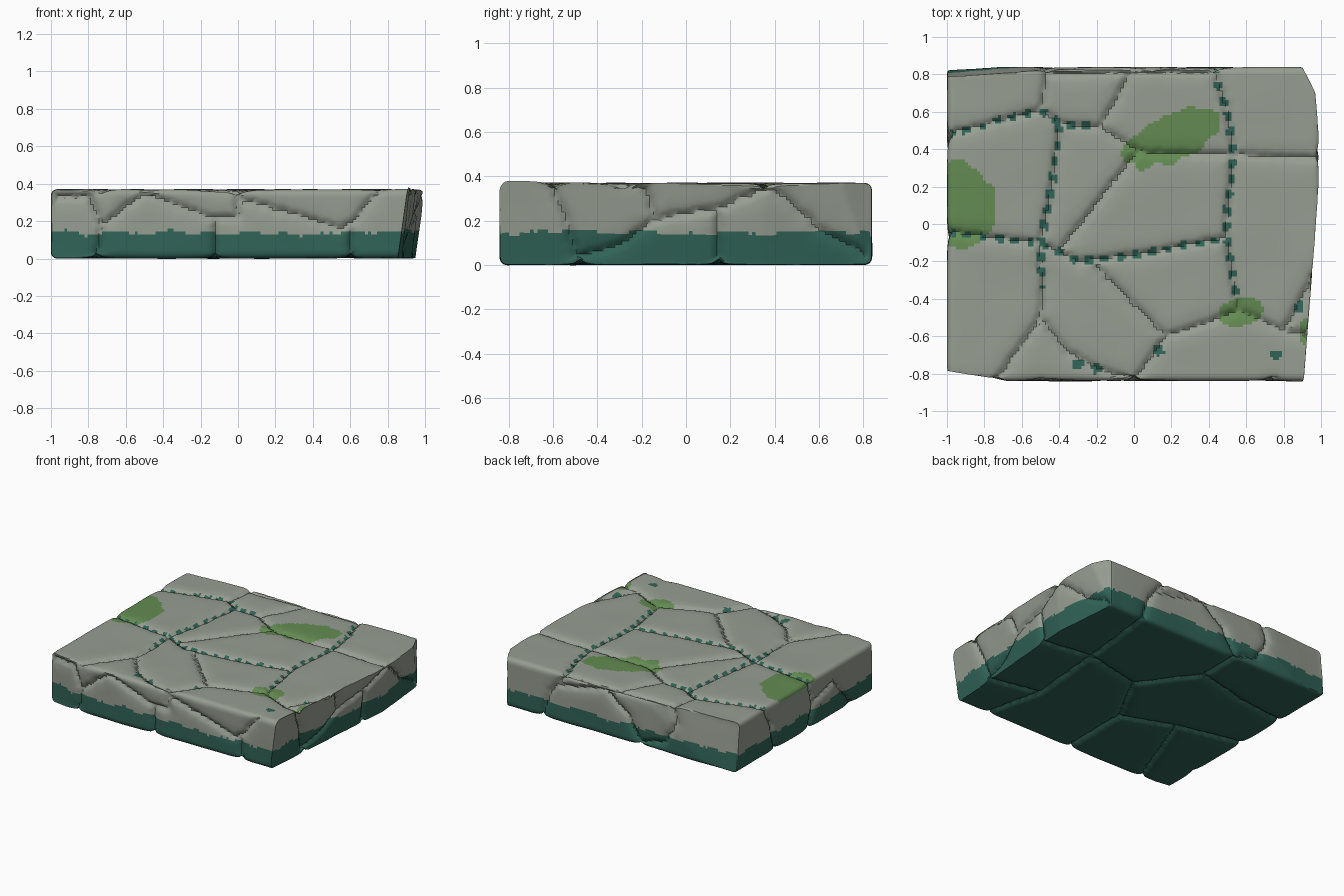
import bpy, bmesh
from mathutils import Vector, Matrix, noise, kdtree
from math import cos, sin, radians, exp

cube = bpy.data.objects.get("Cube")
if cube:
    bpy.data.objects.remove(cube)

HALF = Vector((1, .84, .185))
TOP = 2 * HALF.z
ROUND = .035
CELL = .016


def make_material(name, colour):
    mat = bpy.data.materials.new(name)
    mat.use_nodes = True
    mat.diffuse_color = (*colour, 1)
    mat.node_tree.nodes["Principled BSDF"].inputs["Base Color"].default_value = (*colour, 1)
    return mat


STONE, DAMP, MOSS = range(3)
materials = [
    make_material("grey_stone", (.31, .34, .29)),
    make_material("dark_teal_damp", (.03, .125, .095)),
    make_material("green_moss", (.125, .26, .085)),
]

# Crack paths, each drawn flat on one side of the slab
top_weathered = [
    [(-1, .48), (-.8, .53), (-.5, .61), (-.38, .53), (-.18, .52)],
    [(-.4, .52), (-.44, .2), (-.5, -.1), (-.49, -.35)],
    [(-1, -.04), (-.7, -.08), (-.5, -.1), (-.3, -.2), (.1, -.15), (.5, -.07)],
    [(.42, .84), (.5, .6), (.53, .37), (.49, -.05), (.54, -.38)],
]
top_clean = [
    [(-.5, .61), (-.46, .84)],
    [(0, .84), (-.18, .52), (.02, .39), (-.38, -.12)],
    [(.02, .38), (.55, .37), (1, .35)],
    [(-.49, -.35), (-.5, -.5), (-.74, -.84)],
    [(-.5, -.5), (-.36, -.68), (-.2, -.77), (0, -.84)],
    [(.54, -.38), (.56, -.46), (.36, -.54), (.17, -.6), (-.2, -.23)],
    [(.17, -.6), (0, -.84)],
    [(.56, -.46), (.8, -.57), (1, -.2)],
    [(.8, -.57), (1, -.6)],
    [(-.46, .8), (0, .82), (.42, .82)],
]
front = [
    [(-1, .33), (-.8, .33), (-.73, .18), (-.5, .35), (-.15, .22), (0, .22), (0, .37)],
    [(0, .32), (.3, .24), (.55, .16), (.62, .2), (.75, .37)],
    [(-.73, .18), (-.76, 0)],
    [(-.12, .22), (-.12, 0)],
    [(.6, .16), (.61, 0)],
]
right_side = [
    [(-.62, .37), (-.55, .2), (-.5, .02), (-.3, .08), (-.14, .2), (-.2, .37)],
    [(-.14, .2), (.14, .25), (.38, .36), (.6, .16), (.84, .02)],
    [(.14, .25), (.14, 0)],
]
back = [
    [(.42, .37), (.55, .2), (.62, 0)],
    [(.1, .36), (-.1, .2), (-.2, .03), (-.4, .08), (-.5, .25), (-.46, .37)],
    [(0, .37), (.3, .3), (.5, .27)],
]
left_side = [
    [(.48, .37), (.4, .2), (.35, 0)],
    [(-.04, .37), (-.1, .18), (-.04, 0)],
    [(-.1, .18), (-.35, .25), (-.55, 0)],
]
bottom = [
    [(-1, -.04), (-.5, -.15), (-.12, -.3), (.1, .1), (.55, .2), (1, .14)],
    [(-.12, -.3), (-.12, -.84)],
    [(.1, .1), (-.2, .5), (-.2, .84)],
    [(-.2, .5), (-.6, .4), (-1, .35)],
    [(.55, .2), (.62, .84)],
    [(.55, .2), (.5, -.4), (.61, -.84)],
    [(.5, -.4), (1, -.5)],
    [(-.5, -.15), (-.76, -.84)],
]
on_top = lambda a, b: Vector((a, b, TOP))
on_bottom = lambda a, b: Vector((a, b, 0))
on_front = lambda a, b: Vector((a, -HALF.y, b))
on_back = lambda a, b: Vector((a, HALF.y, b))
on_right = lambda a, b: Vector((HALF.x, a, b))
on_left = lambda a, b: Vector((-HALF.x, a, b))

# Sample every crack into a searchable set of points, with damp dashes marked
samples = []
for paths, place, weathered in (
    (top_weathered, on_top, True), (top_clean, on_top, False), (front, on_front, False),
    (right_side, on_right, False), (back, on_back, False),
    (left_side, on_left, False), (bottom, on_bottom, False),
):
    for path in paths:
        travelled = 0
        for start, end in zip(path, path[1:]):
            a, b = place(*start), place(*end)
            length = (b - a).length
            count = max(2, int(length / .006))
            for i in range(count):
                point = a.lerp(b, i / count)
                along = travelled + length * i / count
                dash = weathered and (along % .085) < .042
                samples.append((point + noise.noise_vector(point * 25) * .008, dash))
            travelled += length
cracks = kdtree.KDTree(len(samples))
for i, (point, dash) in enumerate(samples):
    cracks.insert(point, i)
cracks.balance()

# Planes that shave the block out of square: point and outward direction
shaves = [(Vector(p), Vector(n).normalized()) for p, n in (
    ((1, .35, .36), (1, -.08, -.14)),
    ((1, .35, .36), (1, .09, -.14)),
    ((.97, .7, .3), (1, .5, 0)),
    ((-1, .81, .13), (-.07, 1, .1)),
    ((-1, -.785, .2), (-.17, -1, 0)),
)]


def weather(point):
    """Round the block's edges, shave its sides and sink the cracks."""
    centre = Vector((0, 0, HALF.z))
    local = point - centre
    core = Vector([max(-h + ROUND, min(h - ROUND, c)) for c, h in zip(local, HALF)])
    outward = (local - core).normalized()
    result = centre + core + outward * ROUND
    for origin, normal in shaves:
        result -= normal * max(0, (result - origin).dot(normal))
    gap = cracks.find(point)[2]
    depth = .02 * exp(-(gap / .014) ** 2) + .009 * exp(-(gap / .05) ** 2)
    depth += .004 * (1 + noise.noise(point * 4))
    return result - outward * (depth - .003)


# Slab: six fine grids welded into a box
bm = bmesh.new()
for axis in range(3):
    u, v = (axis + 1) % 3, (axis + 2) % 3
    for side in (-1, 1):
        frame = Matrix.Identity(4)
        for column, (direction, scale) in enumerate(((u, HALF[u]), (v, HALF[v]), (axis, side))):
            for row in range(3):
                frame[row][column] = scale if row == direction else 0
        frame[axis][3] = side * HALF[axis]
        frame[2][3] += HALF.z
        bmesh.ops.create_grid(bm, x_segments=round(2 * HALF[u] / CELL),
                              y_segments=round(2 * HALF[v] / CELL), size=1, matrix=frame)
bmesh.ops.remove_doubles(bm, verts=bm.verts, dist=.0005)
bmesh.ops.recalc_face_normals(bm, faces=bm.faces)

# Moss patches: centre, radii and turn in degrees
patches = [
    ((-.94, .1), (.19, .23), 0),
    ((.2, .46), (.28, .125), 25),
    ((.57, -.47), (.12, .08), 10),
    ((.92, -.57), (.035, .07), 0),
]
spots = [Vector((.76, -.7, TOP)), Vector((-.3, -.75, TOP)), Vector((.13, -.68, TOP)),
         Vector((.88, -.44, TOP)), Vector((-.2, -.77, TOP))]


def is_mossy(point):
    for (cx, cy), (rx, ry), turn in patches:
        dx, dy, t = point.x - cx, point.y - cy, radians(turn)
        a, b = dx * cos(t) + dy * sin(t), dy * cos(t) - dx * sin(t)
        if (a / rx) ** 2 + (b / ry) ** 2 < 1 + .3 * noise.noise(point * 14):
            return True
    return False


def choose_material(point):
    if point.z < .137 + .025 * noise.noise(point * 7) + .008 * noise.noise(point * 30):
        return DAMP
    if point.z > TOP - .03:
        nearest, index, gap = cracks.find(point)
        if samples[index][1] and gap < .021:
            return DAMP
        if any((point - s).length < .028 + .01 * noise.noise(point * 40) for s in spots):
            return DAMP
        if is_mossy(point):
            return MOSS
    return STONE


for face in bm.faces:
    face.material_index = choose_material(face.calc_center_median())
for vert in bm.verts:
    vert.co = weather(vert.co.copy())

mesh = bpy.data.meshes.new("stone_slab")
bm.to_mesh(mesh)
bm.free()
for mat in materials:
    mesh.materials.append(mat)
slab = bpy.data.objects.new("stone_slab", mesh)
bpy.context.collection.objects.link(slab)
bpy.ops.object.select_all(action='DESELECT')
slab.select_set(True)
bpy.context.view_layer.objects.active = slab
bpy.ops.object.shade_smooth_by_angle(angle=radians(40))
